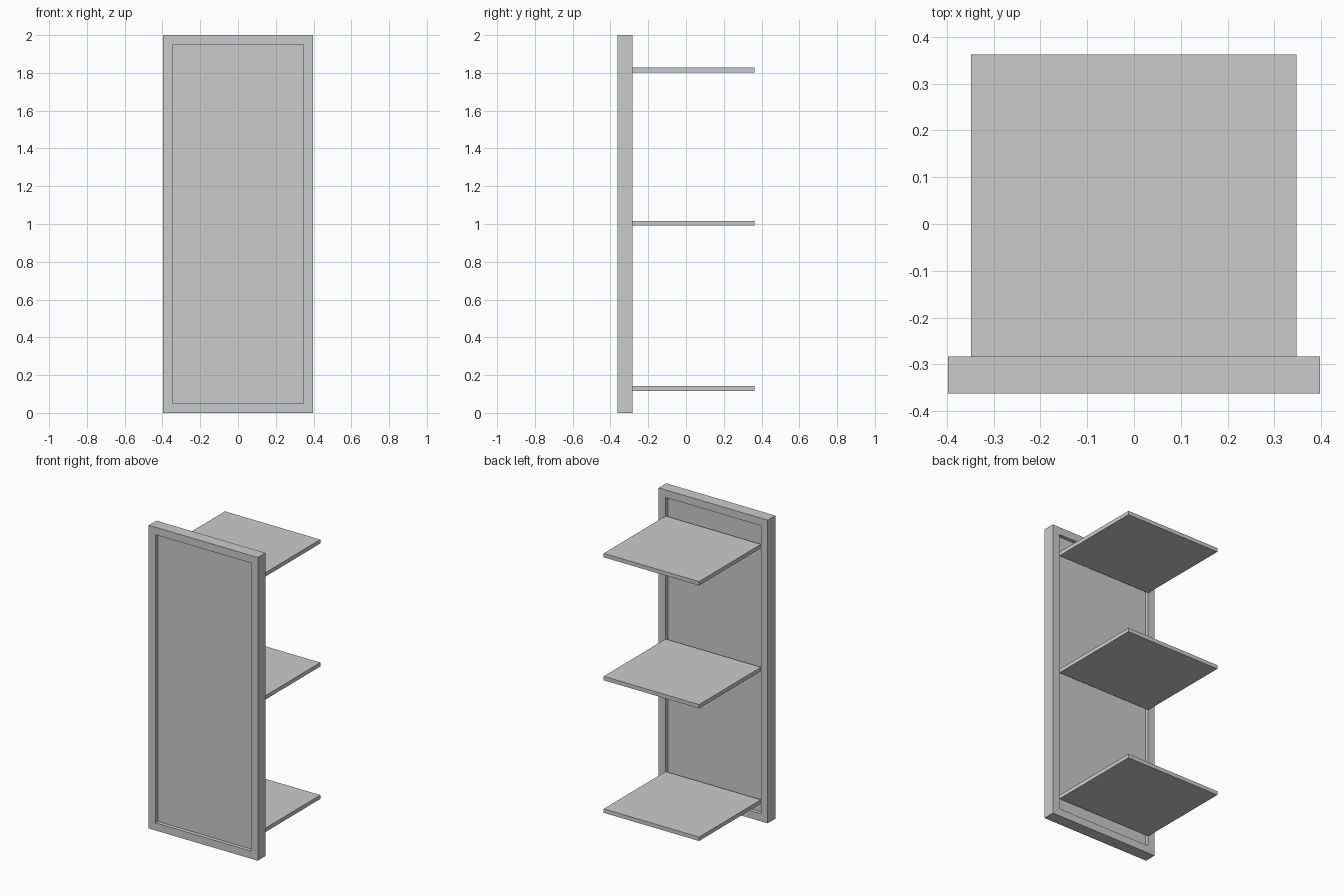
import bpy
import bmesh

if "Cube" in bpy.data.objects:
    bpy.data.objects.remove(bpy.data.objects["Cube"])


def make_object(name, bm):
    bmesh.ops.recalc_face_normals(bm, faces=bm.faces)
    mesh = bpy.data.meshes.new(name)
    bm.to_mesh(mesh)
    bm.free()
    obj = bpy.data.objects.new(name, mesh)
    bpy.context.collection.objects.link(obj)
    return obj


def box(name, x, y, z):
    """Box from (min, max) ranges on each axis."""
    bm = bmesh.new()
    bmesh.ops.create_cube(bm, size=1)
    for v in bm.verts:
        v.co = [r[0] if c < 0 else r[1] for c, r in zip(v.co, (x, y, z))]
    return make_object(name, bm)


W, H, BORDER = 0.398, 2.0, 0.05       # half width, height, frame border
FRONT, BACK = -0.362, -0.283          # frame depth range
SHELF_END = 0.362

# Door frame: mitred rectangular ring
bm = bmesh.new()
loops = []
for y, inset in ((FRONT, 0), (BACK, 0), (BACK, BORDER), (FRONT, BORDER)):
    x, lo, hi = W - inset, inset, H - inset
    loops.append([bm.verts.new((px, y, pz))
                  for px, pz in ((-x, lo), (x, lo), (x, hi), (-x, hi))])
for i in range(4):
    a, b = loops[i], loops[(i + 1) % 4]
    for j in range(4):
        k = (j + 1) % 4
        bm.faces.new((a[j], a[k], b[k], b[j]))
make_object("door_frame", bm)

# Thin panel recessed on both sides of the frame
box("door_panel", (-W + BORDER, W - BORDER), (-0.337, -0.307),
    (BORDER, H - BORDER))

# Three shelves behind the door
for name, z in (("lower", 0.117), ("middle", 0.991), ("upper", 1.802)):
    box(name + "_shelf", (-0.349, 0.347), (BACK, SHELF_END), (z, z + 0.026))
